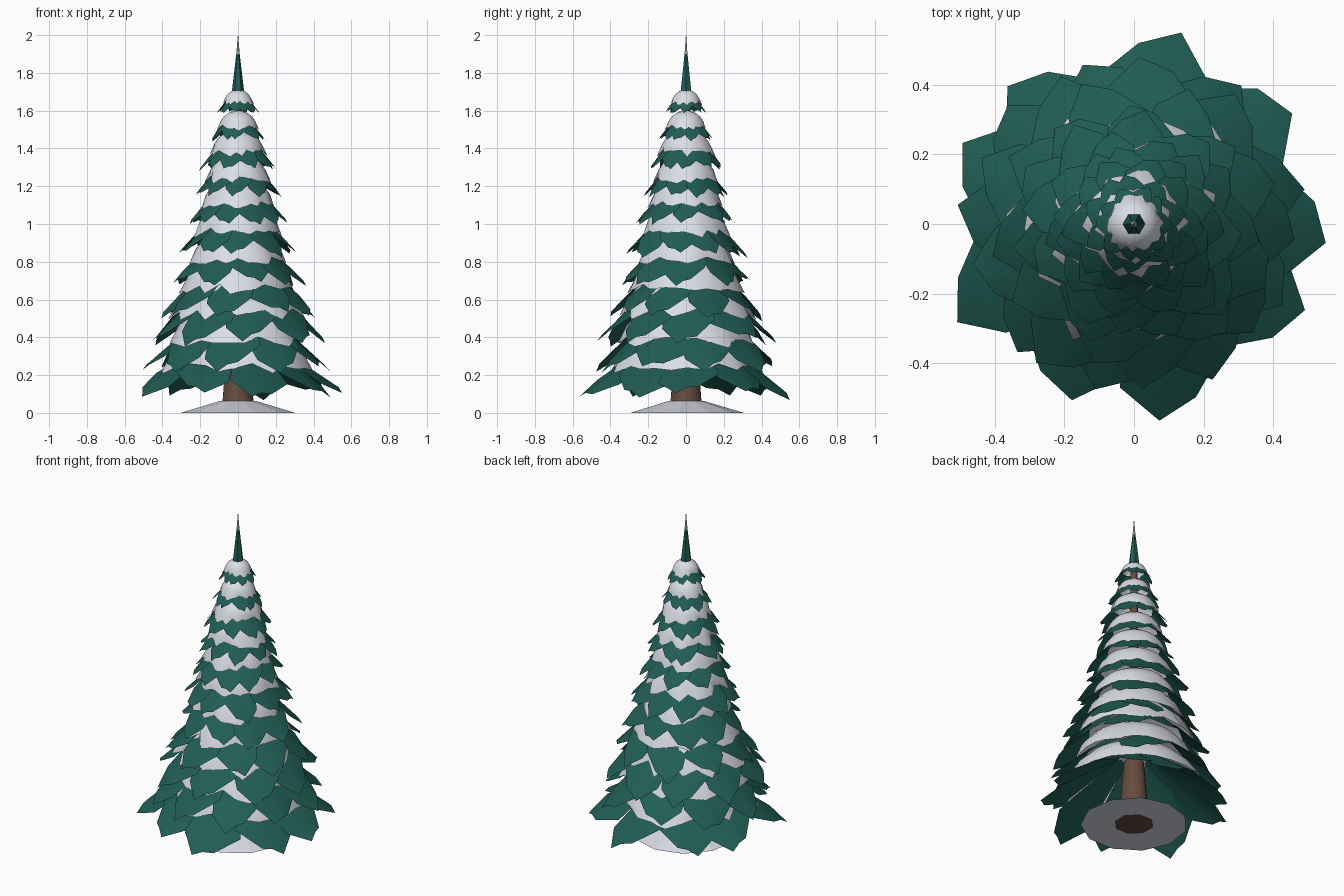
import bpy, bmesh, math, random
from mathutils import Vector

random.seed(11)
if "Cube" in bpy.data.objects:
    bpy.data.objects.remove(bpy.data.objects["Cube"], do_unlink=True)


def material(name, rgb):
    m = bpy.data.materials.new(name)
    m.use_nodes = True
    m.diffuse_color = (*rgb, 1)
    m.node_tree.nodes["Principled BSDF"].inputs["Base Color"].default_value = (*rgb, 1)
    return m


GREEN = material("needle green", (0.0145, 0.11, 0.088))
SNOW = material("snow white", (0.71, 0.73, 0.79))
BROWN = material("bark brown", (0.13, 0.072, 0.048))


def finish(name, bm, mat, smooth=True):
    mesh = bpy.data.meshes.new(name)
    bm.to_mesh(mesh)
    bm.free()
    mesh.materials.append(mat)
    for p in mesh.polygons:
        p.use_smooth = smooth and abs(p.normal.z) < .99
    obj = bpy.data.objects.new(name, mesh)
    bpy.context.collection.objects.link(obj)
    return obj


def frustum(name, sides, r0, r1, z0, z1, mat, turn=0, smooth=False):
    bm = bmesh.new()
    bmesh.ops.create_cone(bm, cap_ends=True, segments=sides,
                          radius1=r0, radius2=r1, depth=z1 - z0)
    obj = finish(name, bm, mat, smooth)
    obj.location.z = (z0 + z1) / 2
    obj.rotation_euler.z = turn


def skirt(r, R, tip, slope):
    """Height of a tier's flared skirt at radius r."""
    return tip + slope * (R - r)


def add_petals(bm, R, tip, slope, count, inner, phase):
    """Overlapping blunt needle plates flaring out around one tier."""
    for i in range(count):
        a = phase + math.tau * (i + random.uniform(-.08, .08)) / count
        out = Vector((math.cos(a), math.sin(a), 0))
        side = Vector((-out.y, out.x, 0))
        reach = R * random.uniform(.96, 1.03)
        drop = random.uniform(-.06, .06) * R
        roll = random.choice((-1, 1)) * random.uniform(.05, .15)
        skew = random.choice((-1, 1)) * random.uniform(.02, .05)
        # rows: distance outward, half width, sideways shift
        rows = ((inner, min(.28, inner * .5), 0), (.77, .3, 0), (.99, .11, skew))
        grid = []
        for u, w, shift in rows:
            line = []
            for s in (-1, 0, 1):
                uu = (u + s * skew * (u > .7)) * reach
                v = (s * w + shift) * R
                p = out * uu + side * v
                p.z = skirt(p.length, R, tip, slope) + roll * v
                p.z += drop * (u - .56) + .02 * R * (s == 0)
                line.append(bm.verts.new(p))
            grid.append(line)
        for low, high in zip(grid, grid[1:]):
            for k in range(2):
                bm.faces.new((low[k], high[k], high[k + 1], low[k + 1]))


def add_snow(bm, R, tip, slope, count, rim, rise, phase):
    """Steep dome with a ragged rim lying over the plates."""
    n = count * 3
    radius = R * rim
    base = skirt(radius, R, tip, slope)
    rings = []
    for f in (.1, .45, .75, .92, 1):
        ring = []
        for i in range(n):
            a = phase + math.tau * i / n
            r = radius * f
            if f == 1:
                r *= random.choice((.95, 1, 1.08)) + random.uniform(-.04, .07)
                z = skirt(r, R, tip, slope) + .025 * R + .006
            else:
                z = base + rise * R * math.sqrt(1 - f * f)
            ring.append(bm.verts.new((r * math.cos(a), r * math.sin(a), z)))
        rings.append(ring)
    bm.faces.new(rings[0])
    for up, low in zip(rings, rings[1:]):
        for i in range(n):
            j = (i + 1) % n
            bm.faces.new((up[i], low[i], low[j], up[j]))


# Trunk and the snow mound around its foot
frustum("trunk_foot", 8, .115, .088, 0, .07, BROWN, math.pi / 8, True)
frustum("trunk", 8, .088, .06, .07, .4, BROWN, math.pi / 8, True)
frustum("upper_trunk", 8, .035, .02, .4, 1.66, BROWN, math.pi / 8, True)
frustum("snow_mound", 11, .305, .1, .0005, .062, SNOW)

# Tiers from bottom to top: radius, tip height, slope
TIERS = ((.54, .11, .7), (.485, .24, .9), (.465, .385, 1), (.4, .53, 1),
         (.345, .69, 1), (.31, .85, 1.05), (.26, 1.01, 1.1), (.225, 1.15, 1.2),
         (.195, 1.3, 1.25), (.142, 1.45, 1.3), (.107, 1.595, 1.3))
for k, (R, tip, slope) in enumerate(TIERS):
    t = k / (len(TIERS) - 1)
    count = 9 if k < 5 else 10
    phase = .04 + k * math.pi / count
    inner = .56 if k else .16
    bm = bmesh.new()
    add_petals(bm, R, tip, slope, count, inner, phase)
    finish(f"needle_tier_{k + 1}", bm, GREEN)
    bm = bmesh.new()
    add_snow(bm, R, tip, slope, count, .71, .47 + .25 * t, phase)
    finish(f"snow_tier_{k + 1}", bm, SNOW)

# Pointed top shoot with a frosted tip
frustum("top_shoot", 6, .035, .009, 1.68, 1.9, GREEN, math.pi / 6)
frustum("frosted_tip", 6, .009, .001, 1.9, 2, SNOW, math.pi / 6)
